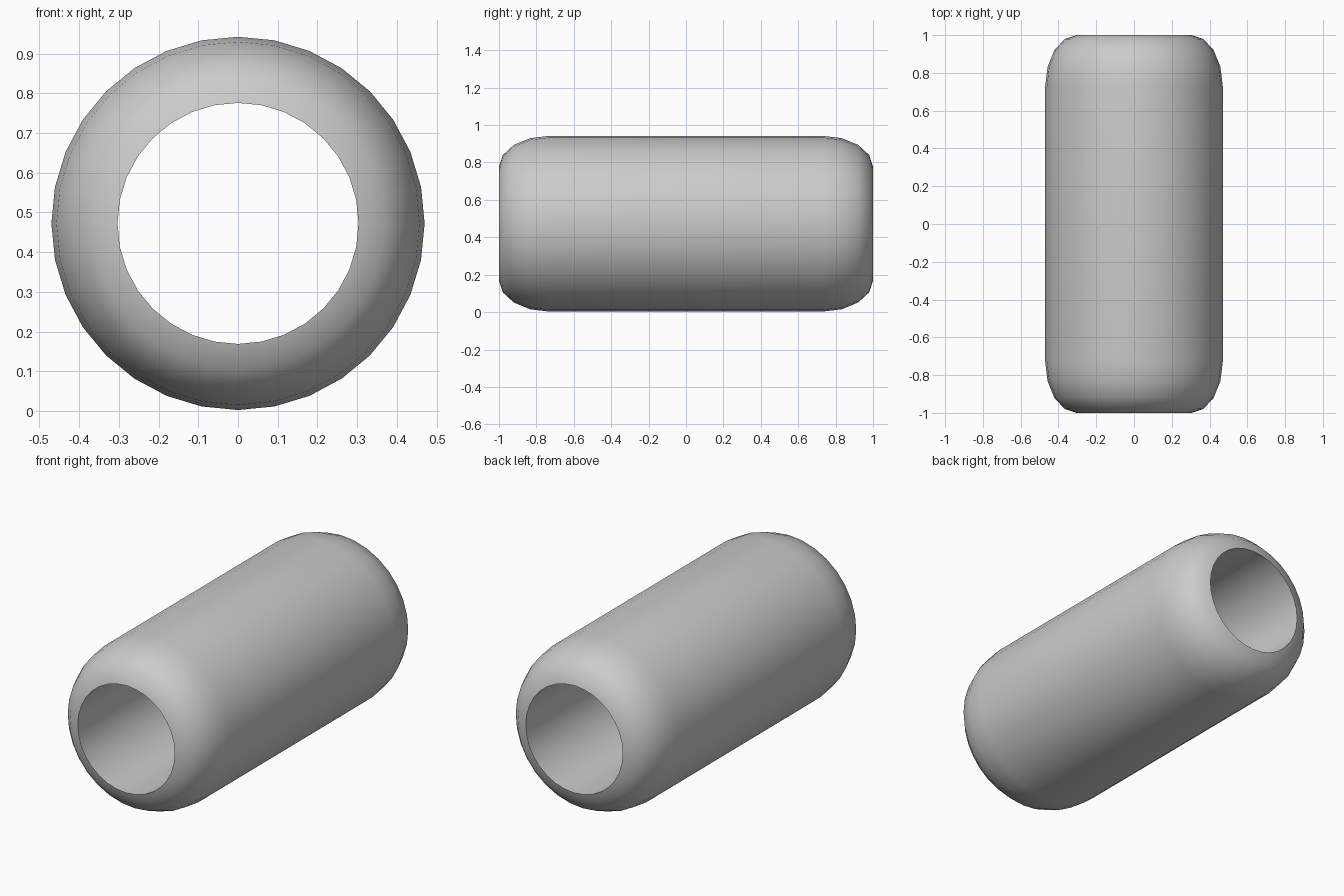
import bpy, bmesh, math

if "Cube" in bpy.data.objects:
    bpy.data.objects.remove(bpy.data.objects["Cube"])

SIDES = 32
R_OUT, R_IN = 0.47, 0.3035      # outer wall and bore
HALF, STRAIGHT = 1.0, 0.73      # end of tube, start of rounding
CENTRE_Z = 0.4725
STEPS = 4

# Quarter-ellipse rounding from bore rim to outer wall
end = [(R_IN + (R_OUT - R_IN) * math.sin(i * math.pi / 2 / STEPS),
        STRAIGHT + (HALF - STRAIGHT) * math.cos(i * math.pi / 2 / STEPS))
       for i in range(STEPS + 1)]
# Closed wall section: back end, then mirrored front end; closing edge is the bore
profile = end + [(r, -y) for r, y in reversed(end)]

# Revolve the wall section around the y axis
bm = bmesh.new()
rings = []
for k in range(SIDES):
    a = 2 * math.pi * k / SIDES
    rings.append([bm.verts.new((r * math.sin(a), y, CENTRE_Z + r * math.cos(a)))
                  for r, y in profile])
n = len(profile)
for k in range(SIDES):
    a, b = rings[k], rings[(k + 1) % SIDES]
    for i in range(n):
        j = (i + 1) % n
        bm.faces.new((a[i], a[j], b[j], b[i]))
bmesh.ops.recalc_face_normals(bm, faces=bm.faces)

mesh = bpy.data.meshes.new("rounded_tube")
bm.to_mesh(mesh)
bm.free()
tube = bpy.data.objects.new("rounded_tube", mesh)
bpy.context.collection.objects.link(tube)

# Smooth wall with a crisp bore rim
bpy.context.view_layer.objects.active = tube
tube.select_set(True)
bpy.ops.object.shade_smooth_by_angle(angle=math.radians(40))
